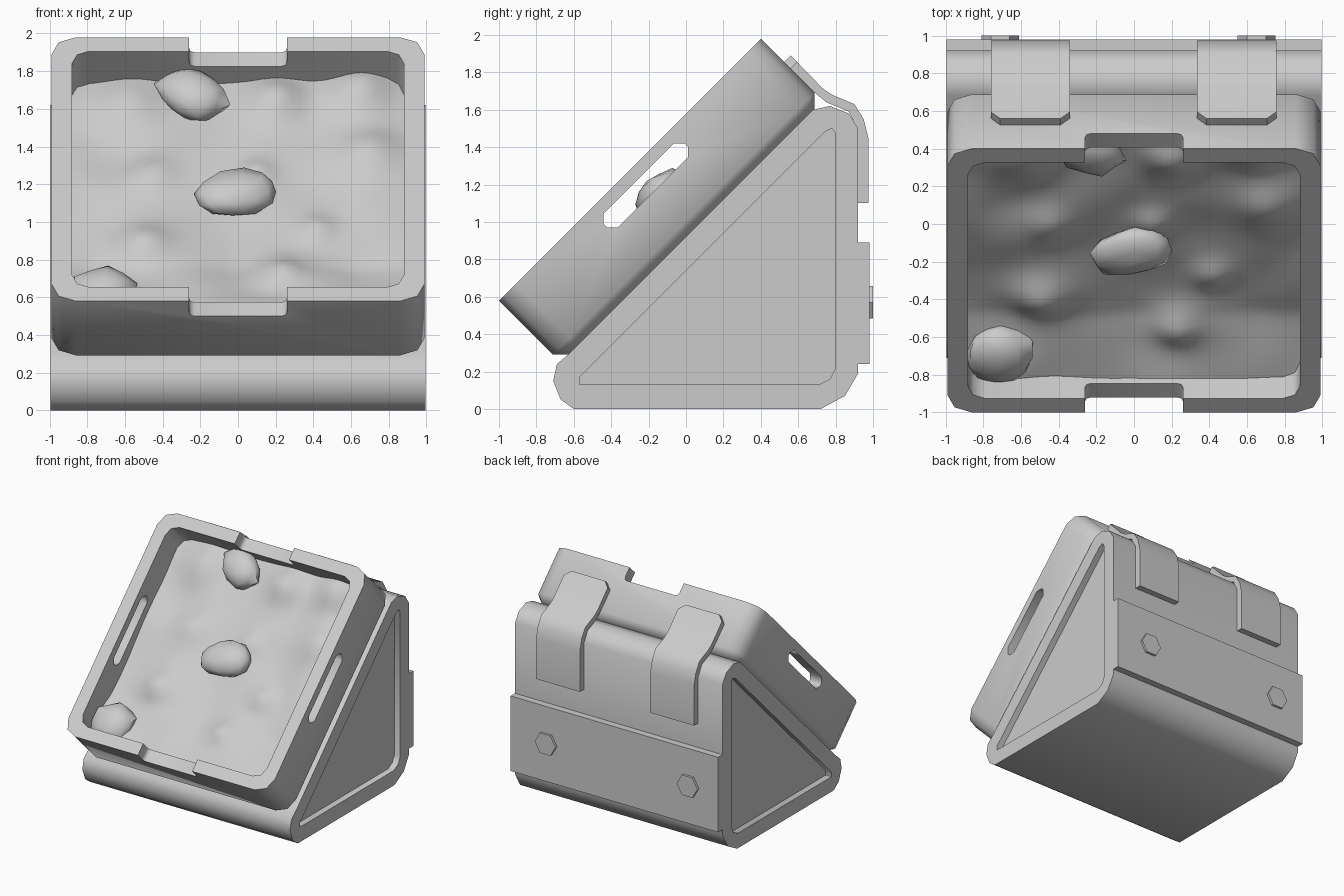
import bpy
import bmesh
import math
from mathutils import Matrix, Vector, noise

old = bpy.data.objects.get("Cube")
if old:
    bpy.data.objects.remove(old, do_unlink=True)

# One plain grey for everything
grey = bpy.data.materials.new("plain_grey")
grey.use_nodes = True
grey.diffuse_color = (0.6, 0.6, 0.6, 1)
grey.node_tree.nodes["Principled BSDF"].inputs["Base Color"].default_value = grey.diffuse_color

TILT = Matrix.Rotation(math.radians(45), 4, 'X')   # leaning frame of the tray
MID = 0.693                                        # tray centre along the slope


def finish(name, bm, matrix=None):
    bmesh.ops.recalc_face_normals(bm, faces=bm.faces)
    mesh = bpy.data.meshes.new(name)
    bm.to_mesh(mesh)
    bm.free()
    mesh.materials.append(grey)
    obj = bpy.data.objects.new(name, mesh)
    bpy.context.scene.collection.objects.link(obj)
    if matrix:
        obj.matrix_world = matrix
    return obj


def prism(points, lo, hi, axis):
    """Extrude a 2D outline along an axis."""
    place = {'X': lambda p, q, t: (t, p, q),
             'Y': lambda p, q, t: (p, t, q),
             'Z': lambda p, q, t: (p, q, t)}[axis]
    bm = bmesh.new()
    rings = [[bm.verts.new(place(p, q, t)) for p, q in points] for t in (lo, hi)]
    for ring in rings:
        bm.faces.new(ring)
    n = len(points)
    for i in range(n):
        j = (i + 1) % n
        bm.faces.new((rings[0][i], rings[0][j], rings[1][j], rings[1][i]))
    bmesh.ops.recalc_face_normals(bm, faces=bm.faces)
    return bm


def round_rect(hw, hh, r, seg, cx=0.0, cy=0.0):
    pts = []
    for k, (sx, sy) in enumerate(((1, 1), (-1, 1), (-1, -1), (1, -1))):
        for i in range(seg + 1):
            a = math.radians(90) * (k + i / seg)
            pts.append((cx + sx * (hw - r) + r * math.cos(a),
                        cy + sy * (hh - r) + r * math.sin(a)))
    return pts


def cut(obj, cutters):
    bpy.context.view_layer.objects.active = obj
    for c in cutters:
        c.hide_render = True
        mod = obj.modifiers.new("cut", 'BOOLEAN')
        mod.operation, mod.solver, mod.object = 'DIFFERENCE', 'EXACT', c
        bpy.ops.object.modifier_apply(modifier=mod.name)
        bpy.data.objects.remove(c, do_unlink=True)


def smooth(obj, angle=35):
    bpy.ops.object.select_all(action='DESELECT')
    obj.select_set(True)
    bpy.context.view_layer.objects.active = obj
    bpy.ops.object.shade_smooth_by_angle(angle=math.radians(angle))


# Wedge base with a recessed triangle on each side
profile = [(-0.6, 0), (-0.67, 0.05), (-0.71, 0.15), (-0.69, 0.24), (-0.62, 0.3),
           (0.68, 1.6), (0.77, 1.62), (0.87, 1.58), (0.92, 1.5),
           (0.92, 0.19), (0.85, 0.07), (0.72, 0)]
triangle = [(-0.57, 0.13), (0.71, 0.13), (0.77, 0.16), (0.8, 0.22), (0.8, 1.47),
            (0.78, 1.5), (0.74, 1.48), (-0.57, 0.17)]
base = finish("wedge_base", prism(profile, -0.995, 0.995, 'X'))
cut(base, [finish("recess_cutter", prism(triangle, min(s * 0.94, s * 1.2), max(s * 0.94, s * 1.2), 'X'))
           for s in (-1, 1)])
smooth(base, 47)

# Tilted tray: hollow box with rim notches and side slots
bm = prism(round_rect(0.99, 0.99, 0.13, 2, 0, MID), 0.65, 1.117, 'Z')
bottom = [e for e in bm.edges if all(v.co.z < 0.66 for v in e.verts)]
bmesh.ops.bevel(bm, geom=bottom, offset=0.06, segments=1, affect='EDGES')
tray = finish("tray", bm, TILT)
hollow = prism(round_rect(0.88, 0.885, 0.09, 2, 0, MID), 0.75, 1.3, 'Z')
notch = prism(round_rect(0.26, 0.2, 0.03, 2, 0, 1.204), MID - 1.2, MID + 1.2, 'Y')
slot = prism(round_rect(0.305, 0.053, 0.04, 1, MID, 0.997), -1.2, 1.2, 'X')
cut(tray, [finish("tray_cutter", b, TILT) for b in (hollow, notch, slot)])
smooth(tray, 47)

# Rugged ground filling the tray: x, slope position, radius, height
BUMPS = [(0.2, 0.72, 0.2, 0.11), (0.65, 0.8, 0.22, 0.1), (0.7, 0.35, 0.2, 0.06),
         (-0.6, 0.72, 0.24, 0.07), (-0.5, -0.35, 0.18, 0.08), (0.42, -0.2, 0.13, 0.05),
         (0.22, -0.56, 0.15, 0.07), (-0.45, 0.2, 0.16, 0.05), (0.1, 0.2, 0.12, 0.05)]


def ground_height(x, v):
    h = 0.87 + 0.025 * noise.noise(Vector((x * 3, v * 3, 0.4)))
    h += 0.09 * max(0, -v - 0.5) / 0.39
    for bx, bv, r, top in BUMPS:
        h += top * math.exp(-((x - bx) ** 2 + (v - bv) ** 2) / (r * r) * 1.6)
    return min(h, 0.99)


bm = bmesh.new()
bmesh.ops.create_grid(bm, x_segments=44, y_segments=44, size=0.9)
for vert in bm.verts:
    x, v = vert.co.x, vert.co.y
    vert.co = (x, v + MID, ground_height(x, v))
ground = finish("rocky_ground", bm, TILT)
smooth(ground, 60)

# Loose boulders: place on the slope, half sizes, turn
BOULDERS = [("centre_boulder", (0, 0.02, 0.92), (0.23, 0.15, 0.09), 14),
            ("upper_boulder", (-0.24, 0.77, 0.91), (0.2, 0.15, 0.1), -35),
            ("corner_boulder", (-0.71, -0.75, 0.92), (0.18, 0.19, 0.12), 10)]
for k, (name, (x, v, n), half, turn) in enumerate(BOULDERS):
    bm = bmesh.new()
    bmesh.ops.create_icosphere(bm, subdivisions=2, radius=1)
    for vert in bm.verts:
        vert.co *= 1 + 0.18 * noise.noise(vert.co * 1.5 + Vector((k * 5, 0, 0)))
    bmesh.ops.scale(bm, vec=half, verts=bm.verts)
    place = Matrix.Translation((x, v + MID, n)) @ Matrix.Rotation(math.radians(turn), 4, 'Z')
    smooth(finish(name, bm, TILT @ place), 50)

# Back plate and its hexagonal bolts
finish("back_plate", prism([(0.9, 0.24), (0.98, 0.24), (0.98, 0.89), (0.9, 0.89)], -0.995, 0.995, 'X'))
for side, x in (("right", -0.71), ("left", 0.65)):
    hexagon = [(x + 0.1 * math.cos(math.radians(60 * i)),
                0.57 + 0.1 * math.sin(math.radians(60 * i))) for i in range(6)]
    finish(side + "_bolt", prism(hexagon, 0.97, 1.0, 'Y'))

# Bent straps joining the tray to the base
strap_profile = [(0.56, 1.89), (0.73, 1.715), (0.78, 1.68), (0.9, 1.63), (0.95, 1.55),
                 (0.975, 1.45), (0.975, 1.1), (0.915, 1.1), (0.915, 1.45), (0.9, 1.53),
                 (0.87, 1.59), (0.75, 1.64), (0.69, 1.69), (0.525, 1.855)]
for side, x in (("right", -0.55), ("left", 0.545)):
    bm = prism(strap_profile, x - 0.21, x + 0.21, 'X')
    ends = [e for e in bm.edges if all(v.co.z > 1.84 for v in e.verts)
            and abs(e.verts[0].co.x - e.verts[1].co.x) < 0.01]
    bmesh.ops.bevel(bm, geom=ends, offset=0.05, segments=1, affect='EDGES')
    smooth(finish(side + "_strap", bm), 40)
